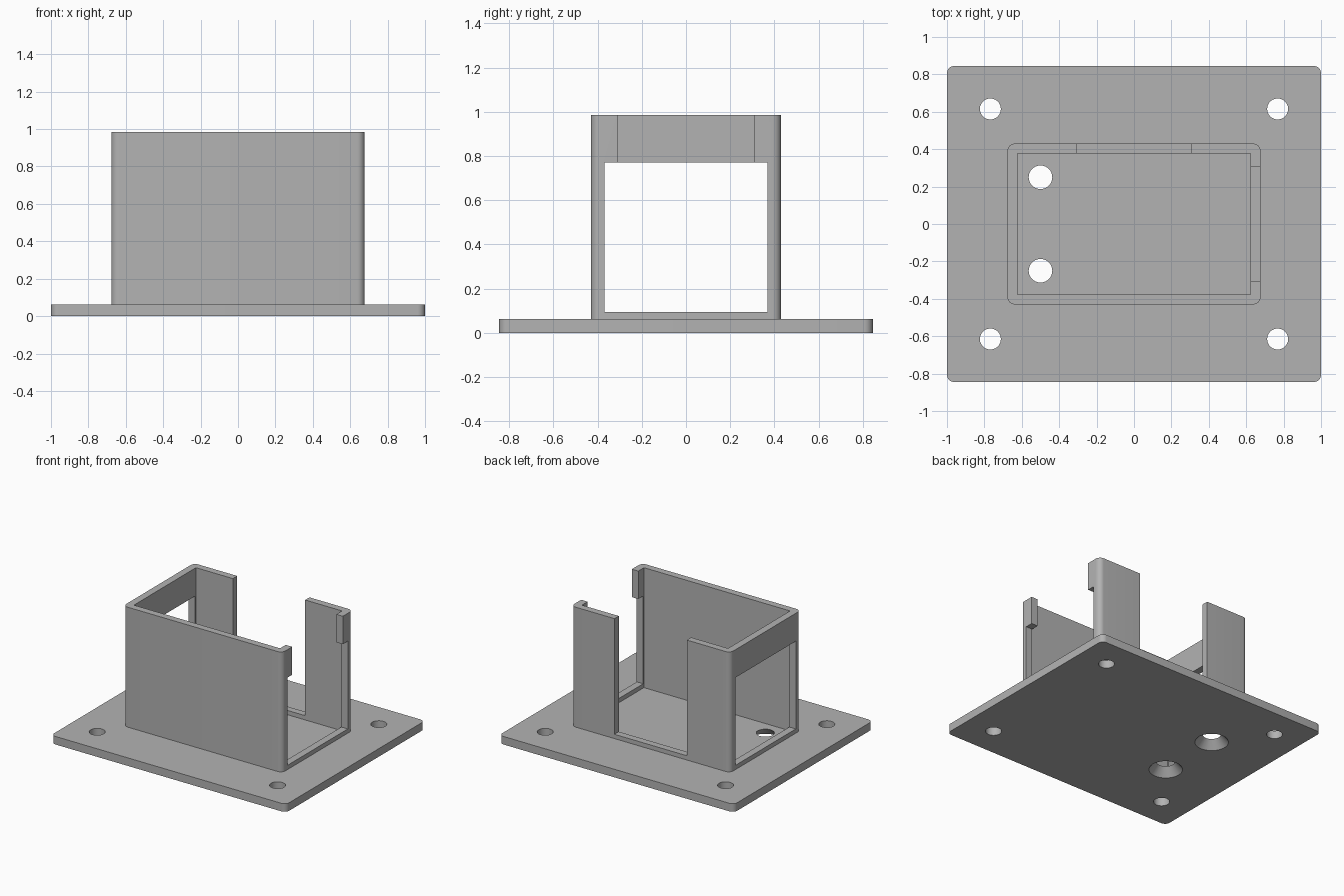
import bpy, bmesh, math

cube = bpy.data.objects.get("Cube")
if cube:
    bpy.data.objects.remove(cube, do_unlink=True)

grey = bpy.data.materials.new("plain grey")
grey.use_nodes = True
colour = (0.45, 0.45, 0.45, 1)
grey.diffuse_color = colour
grey.node_tree.nodes["Principled BSDF"].inputs["Base Color"].default_value = colour


def finish(name, bm):
    mesh = bpy.data.meshes.new(name)
    bmesh.ops.recalc_face_normals(bm, faces=bm.faces)
    bm.to_mesh(mesh)
    bm.free()
    mesh.materials.append(grey)
    obj = bpy.data.objects.new(name, mesh)
    bpy.context.collection.objects.link(obj)
    return obj


def block(name, x0, x1, y0, y1, z0, z1, radius=0):
    """Box with optionally rounded upright edges."""
    bm = bmesh.new()
    bmesh.ops.create_cube(bm, size=1)
    for v in bm.verts:
        v.co.x = x1 if v.co.x > 0 else x0
        v.co.y = y1 if v.co.y > 0 else y0
        v.co.z = z1 if v.co.z > 0 else z0
    if radius:
        upright = [e for e in bm.edges if abs(e.verts[0].co.z - e.verts[1].co.z) > 0.01]
        bmesh.ops.bevel(bm, geom=upright, offset=radius, segments=8,
                        profile=0.5, affect='EDGES')
    return finish(name, bm)


def drill(name, x, y, r_bottom, r_top, z0, z1):
    bm = bmesh.new()
    bmesh.ops.create_cone(bm, cap_ends=True, segments=48, radius1=r_bottom,
                          radius2=r_top, depth=z1 - z0)
    bmesh.ops.translate(bm, vec=(x, y, (z0 + z1) / 2), verts=bm.verts)
    return finish(name, bm)


def cut(target, cutters):
    bpy.context.view_layer.objects.active = target
    for cutter in cutters:
        mod = target.modifiers.new("cut", 'BOOLEAN')
        mod.operation = 'DIFFERENCE'
        mod.solver = 'EXACT'
        mod.object = cutter
        bpy.ops.object.modifier_apply(modifier=mod.name)
        bpy.data.objects.remove(cutter, do_unlink=True)
    bpy.ops.object.select_all(action='DESELECT')
    target.select_set(True)
    bpy.ops.object.shade_smooth_by_angle(angle=math.radians(30))


PLATE, TOP = 0.062, 0.985
SILL, LINTEL = 0.095, 0.77

# Base plate with four screw holes and two countersunk holes
base_plate = block("base_plate", -1, 1, -0.845, 0.845, 0, PLATE, 0.04)
holes = [drill("screw_hole", sx * 0.768, sy * 0.615, 0.056, 0.056, -0.1, 0.2)
         for sx in (-1, 1) for sy in (-1, 1)]
# the cone overshoots both faces at the same slope
slope, over = (0.118 - 0.063) / PLATE, 0.01
holes += [drill("countersink", -0.5, sy * 0.25, 0.118 + slope * over,
                0.063 - slope * over, -over, PLATE + over) for sy in (-1, 1)]
cut(base_plate, holes)

# Housing: rounded shell, hollow, with side openings
housing = block("housing", -0.677, 0.677, -0.43, 0.43, PLATE, TOP, 0.04)
cut(housing, [
    block("cavity", -0.622, 0.622, -0.377, 0.377, -0.2, 1.2),
    block("side_window", -0.9, 0.9, -0.368, 0.368, SILL, LINTEL),
    block("right_slot", 0.5, 0.9, -0.308, 0.308, 0.5, 1.2),
    block("back_slot", -0.308, 0.308, 0.3, 0.6, SILL, 1.2),
])
